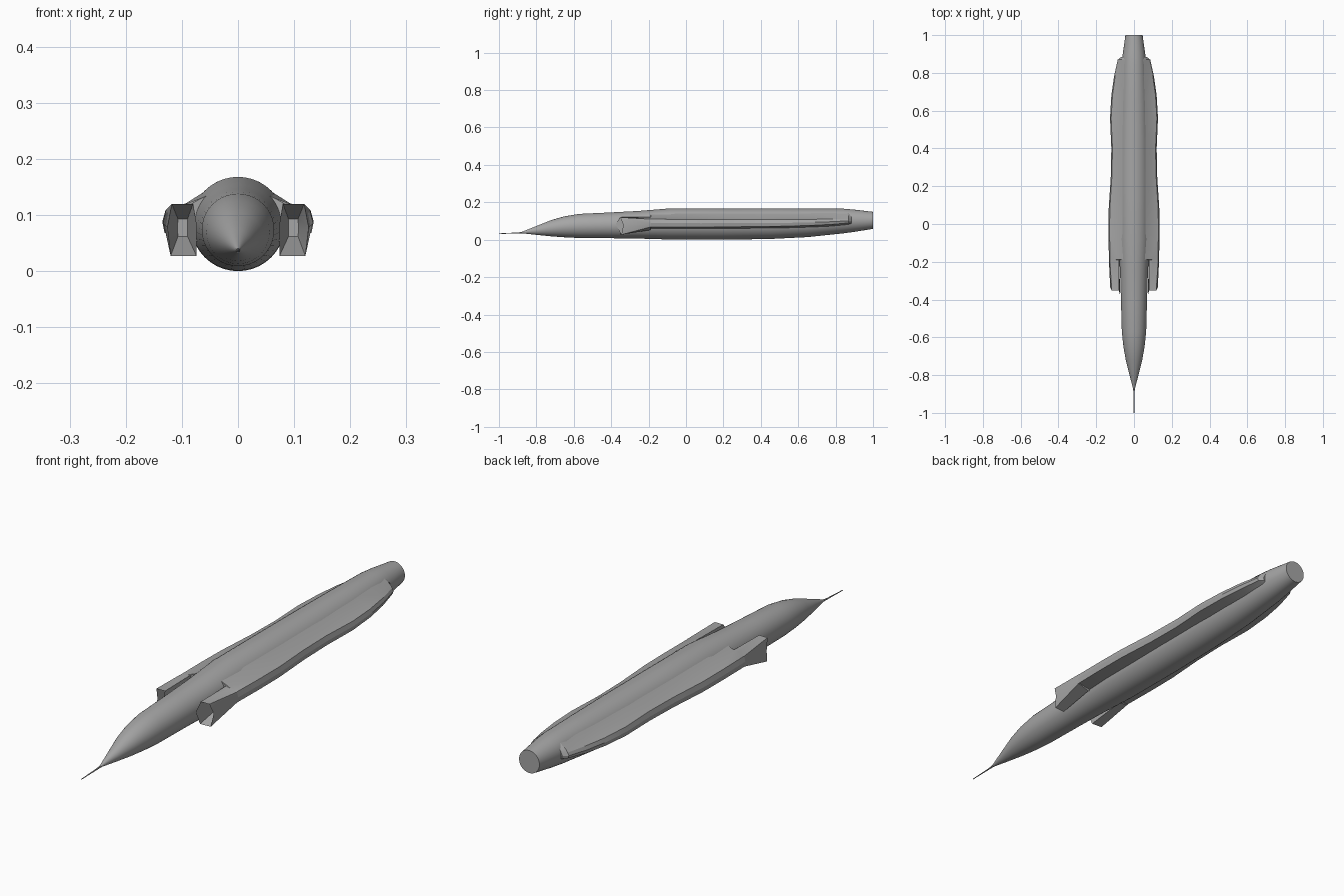
import bpy, bmesh, math

grey = bpy.data.materials.new("airframe grey")
grey.diffuse_color = (0.38, 0.38, 0.38, 1)


def loft(name, sections, angle):
    """Skin a list of equal-length point loops, capping both ends."""
    bm = bmesh.new()
    rings = [[bm.verts.new(p) for p in s] for s in sections]
    n = len(rings[0])
    for a, b in zip(rings, rings[1:]):
        for i in range(n):
            j = (i + 1) % n
            bm.faces.new((a[i], a[j], b[j], b[i]))
    bm.faces.new(rings[0])
    bm.faces.new(rings[-1])
    bmesh.ops.recalc_face_normals(bm, faces=bm.faces)
    me = bpy.data.meshes.new(name)
    bm.to_mesh(me)
    bm.free()
    me.materials.append(grey)
    ob = bpy.data.objects.new(name, me)
    bpy.context.collection.objects.link(ob)
    bpy.ops.object.select_all(action='DESELECT')
    ob.select_set(True)
    bpy.context.view_layer.objects.active = ob
    bpy.ops.object.shade_smooth_by_angle(angle=math.radians(angle))
    return ob


def circle(y, bottom, top, n=40):
    r, c = (top - bottom) / 2, (top + bottom) / 2
    return [(r * math.cos(2 * math.pi * i / n), y, c + r * math.sin(2 * math.pi * i / n))
            for i in range(n)]


# Fuselage: round sections (y, bottom, top)
body = [(-0.88, 0.035, 0.041), (-0.80, 0.026, 0.073), (-0.72, 0.018, 0.105),
        (-0.65, 0.013, 0.125), (-0.57, 0.009, 0.138), (-0.40, 0.008, 0.146),
        (-0.25, 0.006, 0.154), (-0.08, 0.001, 0.168), (0.20, 0.0, 0.168),
        (0.45, 0.004, 0.168), (0.65, 0.014, 0.167), (0.84, 0.034, 0.166),
        (0.90, 0.042, 0.161), (1.0, 0.058, 0.149)]
loft("fuselage", [circle(*s) for s in body], 30)

# Nose probe
loft("nose_probe", [circle(-1.0, 0.031, 0.034, 10), circle(-0.9, 0.033, 0.039, 10),
                    circle(-0.86, 0.034, 0.044, 10)], 30)


def body_at(y):
    for a, b in zip(body, body[1:]):
        if a[0] <= y <= b[0]:
            t = (y - a[0]) / (b[0] - a[0])
            lo, hi = a[1] + t * (b[1] - a[1]), a[2] + t * (b[2] - a[2])
            return (hi - lo) / 2, (hi + lo) / 2


def pod(y, w, low, high):
    """Side fairing section blending into the round body."""
    r, c = body_at(y)
    k = math.radians(44)
    mid = (low + high) / 2
    return [(r * math.cos(k) * 0.99, y, c + r * math.sin(k) * 0.99),
            (min(r + 0.009, w - 0.012), y, high + 0.012),
            (w - 0.006, y, high), (w, y, mid), (w - 0.004, y, low),
            (r * 0.75, y, low - 0.012), (r * 0.7, y, mid)]


# Intake duct: recess end, slanted lip, neck beside the body
recess = [(0.09, -0.25, 0.093), (0.1, -0.25, 0.093), (0.107, -0.25, 0.093),
          (0.108, -0.25, 0.075), (0.107, -0.25, 0.062), (0.09, -0.25, 0.062),
          (0.09, -0.25, 0.075)]
lip = [(0.080, -0.352, 0.12), (0.1, -0.352, 0.12), (0.118, -0.352, 0.12),
       (0.126, -0.335, 0.078), (0.12, -0.345, 0.027), (0.074, -0.348, 0.027),
       (0.074, -0.375, 0.085)]
neck = [(0.080, -0.19, 0.122), (0.1, -0.19, 0.117), (0.128, -0.19, 0.11),
        (0.133, -0.19, 0.085), (0.129, -0.19, 0.068), (0.078, -0.19, 0.052),
        (0.078, -0.19, 0.085)]

# Fairing stations (y, half width, low edge, high edge)
stations = [(-0.188, 0.133, 0.068, 0.110), (-0.05, 0.135, 0.068, 0.109),
            (0.08, 0.134, 0.068, 0.108), (0.25, 0.123, 0.069, 0.108),
            (0.40, 0.120, 0.070, 0.108), (0.56, 0.127, 0.073, 0.108),
            (0.68, 0.120, 0.077, 0.109), (0.78, 0.106, 0.082, 0.111),
            (0.87, 0.086, 0.090, 0.112)]
tail = [(x * 0.78, 0.885, z) for x, y, z in pod(0.87, 0.086, 0.090, 0.112)]
sections = [recess, lip, neck] + [pod(*s) for s in stations] + [tail]

for side, s in (("right", 1), ("left", -1)):
    loft("intake_fairing_" + side,
         [[(s * x, y, z) for x, y, z in sec] for sec in sections], 22)
